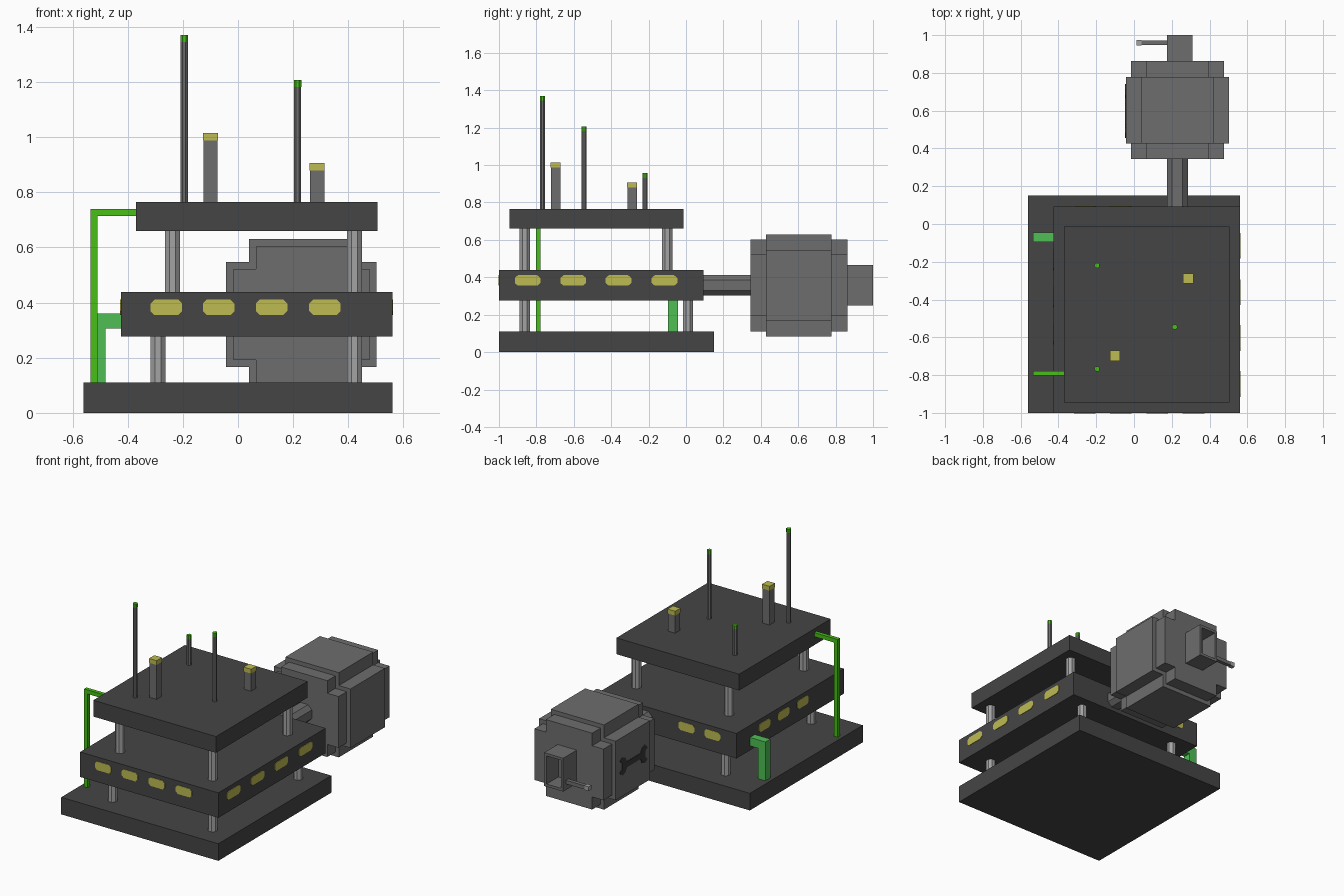
import bpy, bmesh, math
from mathutils import Matrix, Vector

if "Cube" in bpy.data.objects:
    bpy.data.objects.remove(bpy.data.objects["Cube"], do_unlink=True)


def material(name, rgb):
    m = bpy.data.materials.new(name)
    m.use_nodes = True
    m.diffuse_color = (*rgb, 1)
    m.node_tree.nodes["Principled BSDF"].inputs["Base Color"].default_value = (*rgb, 1)
    return m


DARK = material("dark_grey", (0.06, 0.06, 0.06))
GREY = material("mid_grey", (0.155, 0.155, 0.155))
LIGHT = material("light_grey", (0.37, 0.37, 0.37))
YELLOW = material("window_yellow", (0.52, 0.50, 0.085))
GREEN = material("bright_green", (0.065, 0.52, 0.008))
SOFT = material("soft_green", (0.08, 0.52, 0.09))
MARK = material("marking_grey", (0.04, 0.04, 0.04))


def finish(name, bm, mat):
    bmesh.ops.recalc_face_normals(bm, faces=bm.faces)
    me = bpy.data.meshes.new(name)
    bm.to_mesh(me)
    bm.free()
    me.materials.append(mat)
    ob = bpy.data.objects.new(name, me)
    bpy.context.collection.objects.link(ob)
    return ob


def box(name, x, y, z, mat):
    """Box from (min, max) ranges."""
    bm = bmesh.new()
    size = [b - a for a, b in (x, y, z)]
    mid = Vector([(a + b) / 2 for a, b in (x, y, z)])
    bmesh.ops.create_cube(bm, size=1, matrix=Matrix.Translation(mid) @ Matrix.Diagonal((*size, 1)))
    return finish(name, bm, mat)


def post(name, x, y, z0, z1, width, mat):
    """Upright eight-sided post."""
    bm = bmesh.new()
    r = width / 2 / math.cos(math.pi / 8)
    bmesh.ops.create_cone(bm, cap_ends=True, segments=8, radius1=r, radius2=r, depth=z1 - z0,
                          matrix=Matrix.Translation((x, y, (z0 + z1) / 2)) @ Matrix.Rotation(math.pi / 8, 4, "Z"))
    return finish(name, bm, mat)


def prism(name, points, to_world, depth, mat):
    """Extrude a flat outline by the vector depth."""
    bm = bmesh.new()
    face = bm.faces.new([bm.verts.new(to_world(u, v)) for u, v in points])
    moved = bmesh.ops.extrude_face_region(bm, geom=[face], use_keep_orig=True)["geom"]
    bmesh.ops.translate(bm, vec=depth, verts=[g for g in moved if isinstance(g, bmesh.types.BMVert)])
    return finish(name, bm, mat)


# Three stacked decks
box("base_deck", (-0.56, 0.56), (-1.0, 0.15), (0, 0.11), DARK)
box("middle_deck", (-0.425, 0.56), (-1.0, 0.093), (0.277, 0.438), DARK)
box("top_deck", (-0.37, 0.505), (-0.945, -0.013), (0.66, 0.765), DARK)

# Posts between the decks
for level, xs, ys, z0, z1 in (("lower", (-0.29, 0.423), (-0.862, 0.01), 0.11, 0.277),
                              ("upper", (-0.237, 0.423), (-0.862, -0.1), 0.438, 0.66)):
    for x, sx in zip(xs, ("right", "left")):
        for y, sy in zip(ys, ("front", "back")):
            post(f"{level}_post_{sy}_{sx}", x, y, z0, z1, 0.054, LIGHT)

# Chamfered window plates around the middle deck
W, H, C = 0.057, 0.028, 0.014


def window(name, centre, side):
    outline = [(-W, -H + C), (-W + C, -H), (W - C, -H), (W, -H + C),
               (W, H - C), (W - C, H), (-W + C, H), (-W, H - C)]
    depth = {"front": (0, -0.003, 0), "back": (0, 0.003, 0),
             "left": (0.003, 0, 0), "right": (-0.003, 0, 0)}[side]
    if side in ("front", "back"):
        y = -1.0 if side == "front" else 0.093
        place = lambda u, v: (centre + u, y, 0.383 + v)
    else:
        x = 0.56 if side == "left" else -0.425
        k = 1.2 if side == "left" else 1.0
        place = lambda u, v: (x, centre + u * k, 0.383 + v)
    prism(name, outline, place, depth, YELLOW)


windows = {"front": (-0.26, -0.07, 0.122, 0.315), "left": (-0.847, -0.603, -0.361, -0.115),
           "right": (-0.58, -0.385, -0.19), "back": (-0.255, -0.07)}
for side, centres in windows.items():
    for i, c in enumerate(centres):
        window(f"window_{side}_{i + 1}", c, side)

# Thin antennas and square chimneys, each with a coloured cap
for i, (x, y, top) in enumerate(((-0.195, -0.767, 1.37), (0.216, -0.545, 1.207), (-0.195, -0.22, 0.957))):
    post(f"antenna_{i + 1}", x, y, 0.765, top - 0.025, 0.026, GREY)
    post(f"antenna_cap_{i + 1}", x, y, top - 0.025, top, 0.027, GREEN)
for i, (x, y, top) in enumerate(((-0.1, -0.697, 1.015), (0.287, -0.288, 0.907))):
    h = 0.026
    box(f"chimney_{i + 1}", (x - h, x + h), (y - h, y + h), (0.765, top - 0.028), GREY)
    h = 0.027
    box(f"chimney_cap_{i + 1}", (x - h, x + h), (y - h, y + h), (top - 0.028, top), YELLOW)


# Bent pipes on the right side
def bent_pipe(name, x0, x1, z1, t, y0, y1, mat):
    pts = [(x0, 0.11), (x0 + t, 0.11), (x0 + t, z1 - t), (x1, z1 - t), (x1, z1), (x0, z1)]
    prism(name, pts, lambda u, v: (u, y0, v), (0, y1 - y0, 0), mat)


bent_pipe("tall_pipe", -0.535, -0.37, 0.74, 0.026, -0.803, -0.779, GREEN)
bent_pipe("short_pipe", -0.535, -0.425, 0.36, 0.054, -0.095, -0.044, SOFT)

# Stepped generator body: a wide cross around a longer, slimmer cross
CX, CZ = 0.23, 0.357


def cross(name, outer, inner, y0, y1):
    quarter = [(outer, inner), (inner, inner), (inner, outer)]
    pts = []
    for k in range(4):
        for u, v in quarter:
            for _ in range(k):
                u, v = -v, u
            pts.append((CX + u, CZ + v))
    prism(name, pts, lambda u, v: (u, y0, v), (0, y1 - y0, 0), GREY)


cross("generator_core", 0.246, 0.165, 0.345, 0.863)
cross("generator_jacket", 0.273, 0.19, 0.427, 0.777)

# Eight-sided coupling to the middle deck
a, b = 0.055, 0.028
octagon = [(a, -b), (a, b), (b, a), (-b, a), (-a, b), (-a, -b), (-b, -a), (b, -a)]
prism("coupling", octagon, lambda u, v: (CX + u, 0.093, CZ + v), (0, 0.252, 0), GREY)

# Hollow outlet at the back
bm = bmesh.new()
bmesh.ops.create_cube(bm, size=1, matrix=Matrix.Translation((0.243, 0.9315, CZ))
                      @ Matrix.Diagonal((0.136, 0.137, 0.215, 1)))
back = max(bm.faces, key=lambda f: f.calc_center_median().y)
bmesh.ops.inset_region(bm, faces=[back], thickness=0.024)
pocket = bmesh.ops.extrude_face_region(bm, geom=[back])["geom"]
bmesh.ops.translate(bm, vec=(0, -0.12, 0), verts=[g for g in pocket if isinstance(g, bmesh.types.BMVert)])
if back.is_valid:
    bmesh.ops.delete(bm, geom=[back], context="FACES")
finish("outlet", bm, GREY)

# Lever on the outlet
box("lever", (0.04, 0.18), (0.948, 0.972), (0.288, 0.312), GREY)
box("lever_tip", (0.012, 0.04), (0.946, 0.974), (0.286, 0.314), LIGHT)

# Spanner marking on the right side of the generator
half = [(0.07, 0.018), (0.085, 0.05), (0.115, 0.06), (0.14, 0.045), (0.115, 0.022),
        (0.115, -0.015), (0.143, -0.03), (0.115, -0.055), (0.085, -0.045), (0.07, -0.018)]
spanner = half + [(-u, -v) for u, v in half]
prism("spanner_marking", spanner, lambda u, v: (-0.043, 0.597 + u, CZ + v), (-0.004, 0, 0), MARK)
